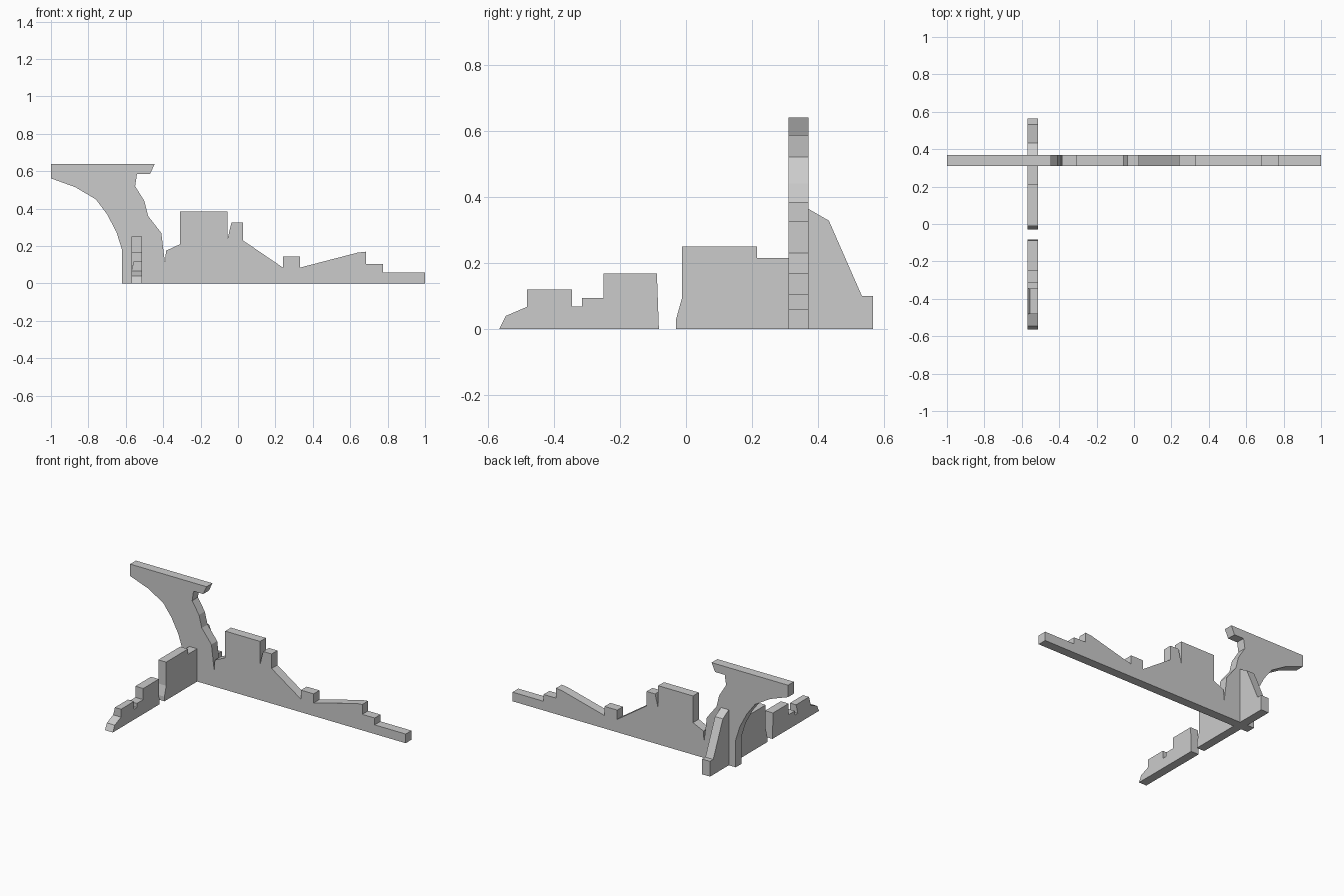
import bpy
import bmesh

cube = bpy.data.objects.get("Cube")
if cube:
    bpy.data.objects.remove(cube, do_unlink=True)

# Single plain grey
grey = bpy.data.materials.new("light_grey")
grey.use_nodes = True
colour = (0.6, 0.6, 0.6, 1)
grey.diffuse_color = colour
grey.node_tree.nodes["Principled BSDF"].inputs["Base Color"].default_value = colour


def slab(name, profile, axis, near, far):
    """Extrude an (along, height) outline along the thickness axis."""
    def place(u, z, t):
        return (u, t, z) if axis == "y" else (t, u, z)
    bm = bmesh.new()
    face = bm.faces.new([bm.verts.new(place(u, z, near)) for u, z in profile])
    made = bmesh.ops.extrude_face_region(bm, geom=[face])["geom"]
    for v in made:
        if isinstance(v, bmesh.types.BMVert):
            v.co["xyz".index(axis)] = far
    bmesh.ops.recalc_face_normals(bm, faces=bm.faces)
    mesh = bpy.data.meshes.new(name)
    bm.to_mesh(mesh)
    bm.free()
    mesh.materials.append(grey)
    obj = bpy.data.objects.new(name, mesh)
    bpy.context.collection.objects.link(obj)
    return obj


# Long wall with curved overhanging tower and stepped ruin line
long_wall = [
    (-.62, 0), (-.62, .18), (-.65, .275), (-.7, .37), (-.76, .45),
    (-.87, .515), (-1, .562), (-1, .64), (-.445, .64), (-.47, .585),
    (-.54, .585), (-.55, .52), (-.5, .44), (-.48, .36), (-.41, .27),
    (-.39, .105), (-.385, .175), (-.31, .21), (-.31, .385), (-.057, .385),
    (-.057, .235), (-.035, .325), (.027, .325), (.027, .23), (.24, .085),
    (.24, .145), (.332, .145), (.332, .085), (.64, .165), (.685, .17),
    (.685, .105), (.775, .105), (.775, .06), (1, .06), (1, 0)]
slab("long_wall", long_wall, "y", .31, .37)

# Cross walls running front to back
left, right = -.57, -.513
inner = [(-.03, 0), (-.03, .03), (-.012, .095), (-.012, .25), (.215, .25),
         (.215, .215), (.312, .215), (.312, 0)]
slab("inner_cross_wall", inner, "x", left, right)

buttress = [(.368, 0), (.368, .365), (.432, .328), (.532, .1), (.565, .1), (.565, 0)]
slab("rear_buttress", buttress, "x", left, right)

outer = [(-.565, 0), (-.545, .04), (-.48, .068), (-.48, .12), (-.345, .12),
         (-.345, .068), (-.315, .068), (-.315, .095), (-.25, .095),
         (-.25, .168), (-.088, .168), (-.082, 0)]
fragment = slab("outer_cross_wall", outer, "x", left, right)

# Lean the top of the front block slightly inward
for v in fragment.data.vertices:
    if abs(v.co.z - .12) < .005 and v.co.x < -.55:
        v.co.x = -.557
